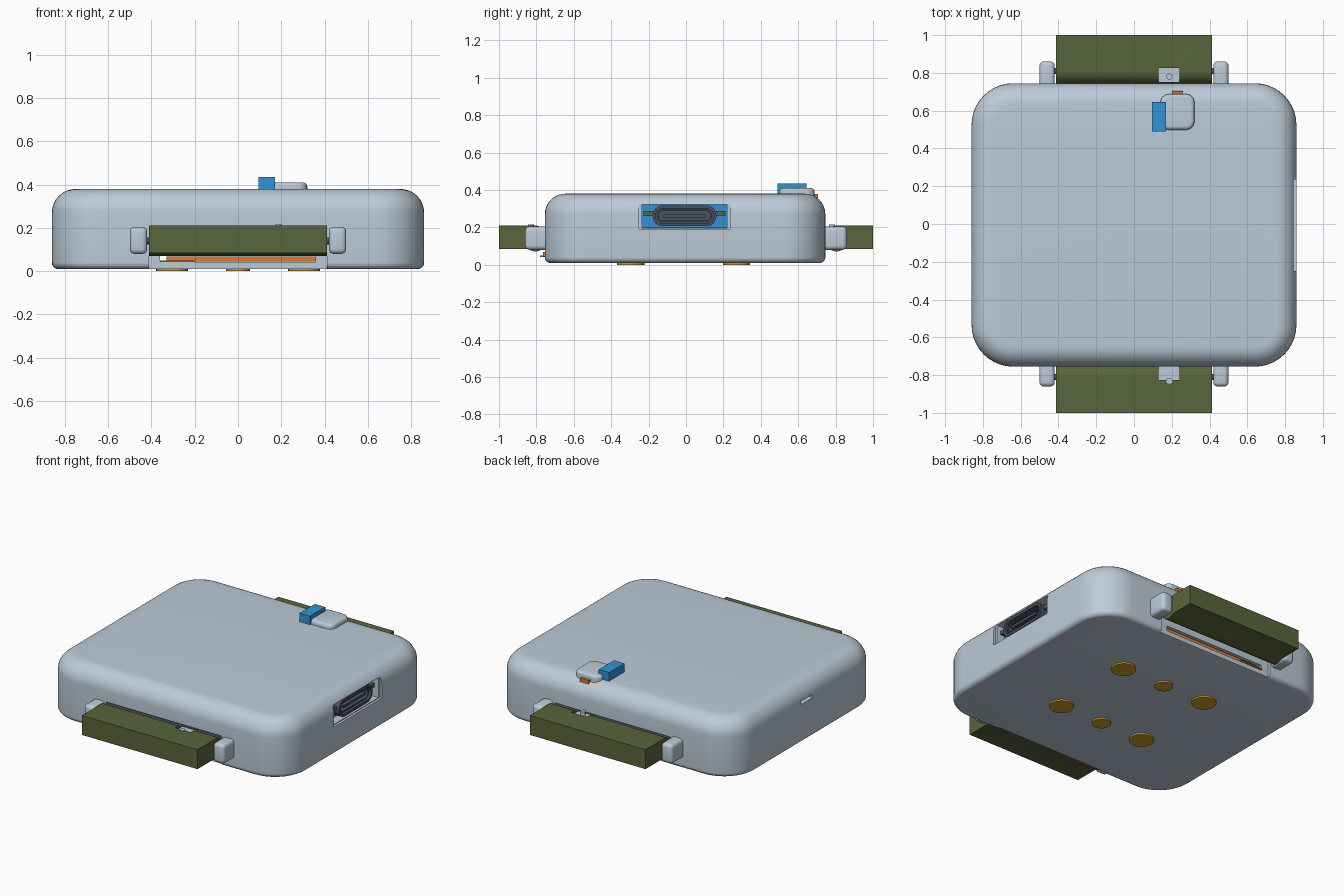
import bpy, bmesh, math
from mathutils import Matrix, Vector

if "Cube" in bpy.data.objects:
    bpy.data.objects.remove(bpy.data.objects["Cube"], do_unlink=True)


def material(name, rgb):
    m = bpy.data.materials.new(name)
    m.use_nodes = True
    m.diffuse_color = (*rgb, 1)
    m.node_tree.nodes["Principled BSDF"].inputs["Base Color"].default_value = (*rgb, 1)
    return m


SHELL = material("pale blue grey", (0.50, 0.60, 0.69))
OLIVE = material("olive green", (0.10, 0.13, 0.045))
BLUE = material("bright blue", (0.035, 0.29, 0.66))
GOLD = material("gold", (0.62, 0.34, 0.025))
ORANGE = material("orange", (0.75, 0.19, 0.025))
SLATE = material("dark slate", (0.07, 0.085, 0.12))


def finish(name, bm, mat, smooth=True):
    bmesh.ops.recalc_face_normals(bm, faces=bm.faces)
    me = bpy.data.meshes.new(name)
    bm.to_mesh(me)
    bm.free()
    if mat:
        me.materials.append(mat)
    ob = bpy.data.objects.new(name, me)
    bpy.context.collection.objects.link(ob)
    if smooth:
        soften(ob)
    return ob


def activate(ob):
    bpy.ops.object.select_all(action='DESELECT')
    ob.select_set(True)
    bpy.context.view_layer.objects.active = ob


def soften(ob):
    activate(ob)
    bpy.ops.object.shade_smooth_by_angle(angle=math.radians(35))


def box(name, x, y, z, mat, bevel=0):
    """Box from (min, max) ranges on each axis."""
    lo, hi = zip(x, y, z)
    size = [b - a for a, b in zip(lo, hi)]
    mid = [(a + b) / 2 for a, b in zip(lo, hi)]
    bm = bmesh.new()
    bmesh.ops.create_cube(bm, size=1, matrix=Matrix.Translation(mid) @ Matrix.Diagonal((*size, 1)))
    if bevel:
        bmesh.ops.bevel(bm, geom=bm.edges[:], offset=bevel, segments=4, profile=0.5, affect='EDGES')
    return finish(name, bm, mat, bool(bevel))


def cylinder(name, centre, r, depth, mat, axis='Z', sides=32):
    turn = Matrix.Rotation(math.pi / 2, 4, 'Y') if axis == 'X' else Matrix()
    bm = bmesh.new()
    bmesh.ops.create_cone(bm, cap_ends=True, segments=sides, radius1=r, radius2=r, depth=depth,
                          matrix=Matrix.Translation(centre) @ turn)
    return finish(name, bm, mat)


def rounded(name, centre, half, r, profile, mat, matrix=Matrix(), seg=10):
    """Rounded rectangle swept through (inset, height) steps, capped at both ends."""
    bm = bmesh.new()
    loops = []
    for inset, h in profile:
        rad = max(r - inset, 0.004)
        loop = []
        for q, (sx, sy) in enumerate(((1, 1), (-1, 1), (-1, -1), (1, -1))):
            cx = sx * (half[0] - inset - rad)
            cy = sy * (half[1] - inset - rad)
            for i in range(seg + 1):
                a = math.pi / 2 * (q + i / seg)
                p = Vector((cx + rad * math.cos(a), cy + rad * math.sin(a), h))
                loop.append(bm.verts.new(Vector(centre) + matrix.to_3x3() @ p))
        loops.append(loop)
    for a, b in zip(loops, loops[1:]):
        for i in range(len(a)):
            j = (i + 1) % len(a)
            bm.faces.new((a[i], a[j], b[j], b[i]))
    bm.faces.new(loops[0][::-1])
    bm.faces.new(loops[-1])
    return finish(name, bm, mat)


def fillet(z0, z1, low, high, n=8):
    """Upright profile with rounded lower and upper edges."""
    steps = [math.pi / 2 * i / n for i in range(n + 1)]
    return ([(low * (1 - math.sin(a)), z0 + low * (1 - math.cos(a))) for a in steps] +
            [(high * (1 - math.cos(a)), z1 - high * (1 - math.sin(a))) for a in steps])


def cut(ob, cutters):
    for c in cutters:
        c.hide_render = True
        mod = ob.modifiers.new("cut", 'BOOLEAN')
        mod.operation = 'DIFFERENCE'
        mod.solver = 'EXACT'
        mod.object = c
        activate(ob)
        bpy.ops.object.modifier_apply(modifier=mod.name)
        bpy.data.objects.remove(c, do_unlink=True)
    soften(ob)


# Case with strap recesses, port opening, cable tunnel and side slot
PIN_Y, PIN_Z = 0.81, 0.14
case = rounded("case", (0, -0.005, 0), (0.86, 0.75), 0.22, fillet(0.01, 0.38, 0.03, 0.11), SHELL)
cutters = [
    box("port_rim_cutter", (0.845, 1), (-0.25, 0.235), (0.19, 0.33), None),
    box("port_cutter", (0.74, 1), (-0.235, 0.22), (0.195, 0.322), None),
    box("cable_tunnel_cutter", (-0.36, 0.36), (-0.9, 0.9), (0.042, 0.075), None),
    box("side_slot_cutter", (-1, -0.82), (-0.06, 0.06), (0.26, 0.28), None),
]
for s in (-1, 1):
    cutters.append(cylinder("recess_cutter", (0, s * PIN_Y, PIN_Z), 0.085, 0.824, None, 'X', 48))
    cutters.append(box("skirt_cutter", (-0.412, 0.412), sorted((s * 0.727, s * 0.9)), (-0.1, PIN_Z), None))
cut(case, cutters)

# Flexible cable through the case
box("flex_cable", (-0.33, 0.36), (-0.765, 0.715), (0.045, 0.068), ORANGE)
box("flex_cable_tab", (-0.36, -0.2), (-0.78, 0.735), (0.042, 0.05), ORANGE)

# Straps, pins and lugs at both ends
for s, end in ((-1, "front"), (1, "back")):
    bm = bmesh.new()
    pts = [(1.0, 0.21)]
    for i in range(21):
        a = math.pi * (0.5 + i / 20)
        pts.append((PIN_Y + 0.07 * math.cos(a), PIN_Z + 0.07 * math.sin(a)))
    pts += [(0.85, 0.085), (1.0, 0.085)]
    face = bm.faces.new([bm.verts.new((-0.412, s * y, z)) for y, z in pts])
    out = bmesh.ops.extrude_face_region(bm, geom=[face])
    bmesh.ops.translate(bm, vec=(0.824, 0, 0), verts=[v for v in out["geom"] if isinstance(v, bmesh.types.BMVert)])
    strap = finish(end + "_strap", bm, OLIVE)
    notch_y = sorted((s * 0.75, s * 0.825))
    cut(strap, [box("notch_cutter", (0.13, 0.24), notch_y, (0.185, 0.3), None)])
    box(end + "_release_plate", (0.13, 0.24), notch_y, (0.183, 0.19), SHELL)
    knob_y = 0.78 if s > 0 else -0.83
    cylinder(end + "_release_knob", (0.187, knob_y, 0.197), 0.016, 0.036, SHELL, sides=16)
    cylinder(end + "_strap_pin", (0, s * PIN_Y, PIN_Z), 0.016, 0.86, SLATE, 'X', 16)
    for side, name in ((-1, "right"), (1, "left")):
        box(f"{end}_{name}_lug", sorted((side * 0.42, side * 0.50)), sorted((s * 0.70, s * 0.86)),
            (0.08, 0.205), SHELL, 0.022)

# Charging port: board, rounded socket, tongue and mounting tabs
box("port_board", (0.741, 0.79), (-0.234, 0.219), (0.196, 0.321), BLUE)
to_side = Matrix.Rotation(math.pi / 2, 4, 'Y')
PORT = (0, -0.008, 0.262)
rounded("port_socket", PORT, (0.056, 0.17), 0.054,
        [(0, 0.78), (0, 0.845), (0.016, 0.845), (0.016, 0.80)], SLATE, to_side)
rounded("port_inner_ring", PORT, (0.034, 0.145), 0.032,
        [(0, 0.80), (0, 0.835), (0.008, 0.835), (0.008, 0.80)], SLATE, to_side)
box("port_tongue", (0.80, 0.835), (-0.12, 0.104), (0.254, 0.27), SLATE)
for s in (-1, 1):
    y = -0.008 + s * 0.193
    box("port_mount", (0.78, 0.825), (y - 0.025, y + 0.025), (0.262, 0.287), OLIVE)

# Top button with its blue switch and cable end
rounded("top_button", (0.23, 0.593, 0), (0.09, 0.095), 0.045, fillet(0.34, 0.41, 0.005, 0.02, 5), SHELL)
box("button_switch", (0.095, 0.17), (0.49, 0.645), (0.37, 0.435), BLUE)
box("button_cable", (0.20, 0.26), (0.67, 0.705), (0.355, 0.378), ORANGE)

# Charging contacts underneath
for x, r in ((-0.305, 0.073), (0, 0.055), (0.305, 0.073)):
    for y in (-0.295, 0.27):
        cylinder("contact", (x, y, 0.01), r, 0.02, GOLD)
